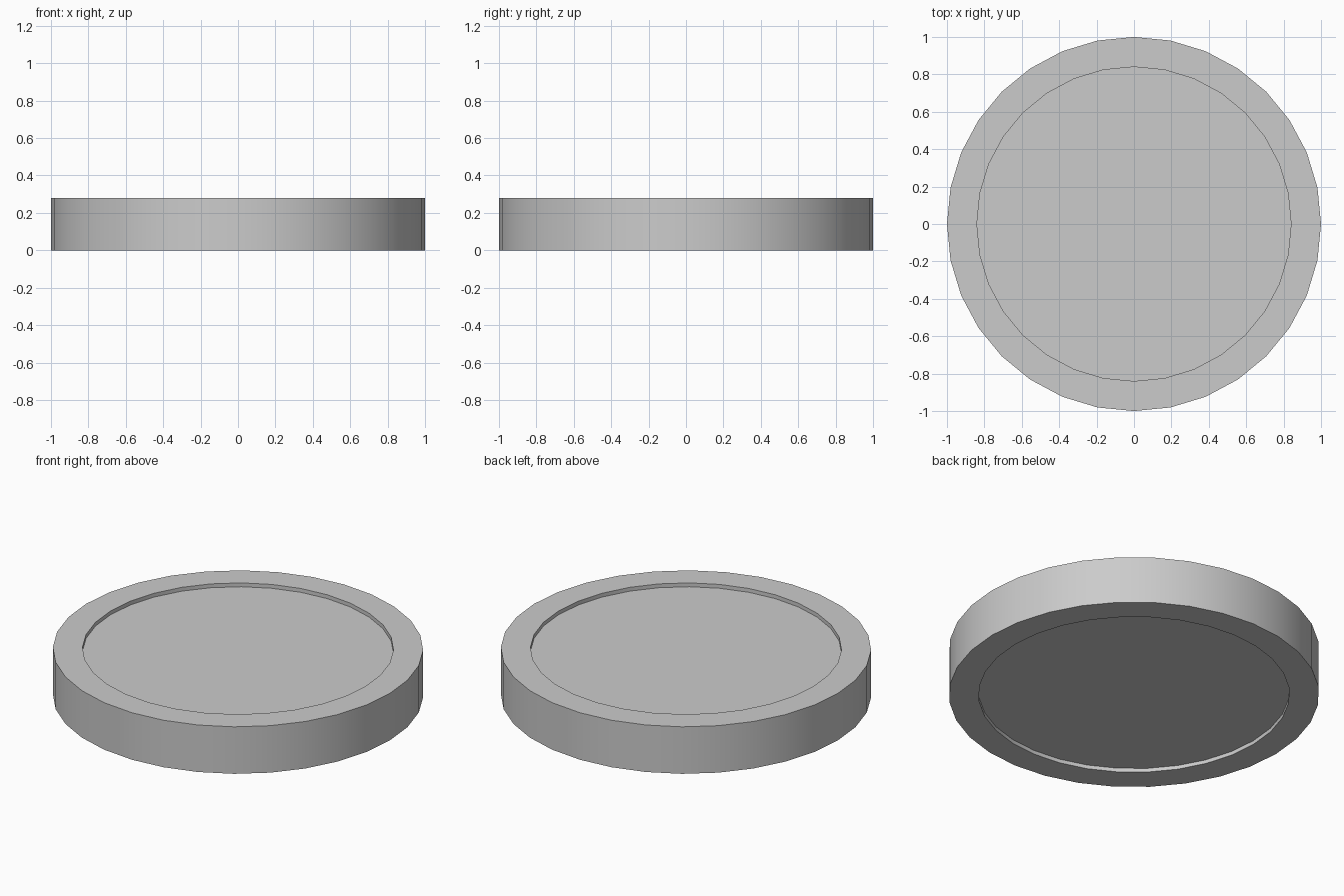
import bpy, bmesh, math

if "Cube" in bpy.data.objects:
    bpy.data.objects.remove(bpy.data.objects["Cube"])

SIDES = 32
HEIGHT = 0.28
R_OUT, R_IN = 1.0, 0.84
DEPTH = 0.023

# Cross-section from the lower recess centre, round the rim, to the upper recess
profile = [(R_IN, DEPTH), (R_IN, 0), (R_OUT, 0),
           (R_OUT, HEIGHT), (R_IN, HEIGHT), (R_IN, HEIGHT - DEPTH)]

bm = bmesh.new()
rings = [[bm.verts.new((r * math.cos(2 * math.pi * i / SIDES),
                        r * math.sin(2 * math.pi * i / SIDES), z))
          for i in range(SIDES)] for r, z in profile]

# Rim walls
for a, b in zip(rings, rings[1:]):
    for i in range(SIDES):
        j = (i + 1) % SIDES
        bm.faces.new((a[i], a[j], b[j], b[i]))

# Recessed floors, below and above
bm.faces.new(rings[0][::-1])
bm.faces.new(rings[-1])
bmesh.ops.recalc_face_normals(bm, faces=bm.faces[:])

mesh = bpy.data.meshes.new("recessed_disc")
bm.to_mesh(mesh)
bm.free()
disc = bpy.data.objects.new("recessed_disc", mesh)
bpy.context.collection.objects.link(disc)

# Smooth round walls with crisp rim edges
bpy.context.view_layer.objects.active = disc
disc.select_set(True)
bpy.ops.object.shade_smooth_by_angle(angle=math.radians(30))
